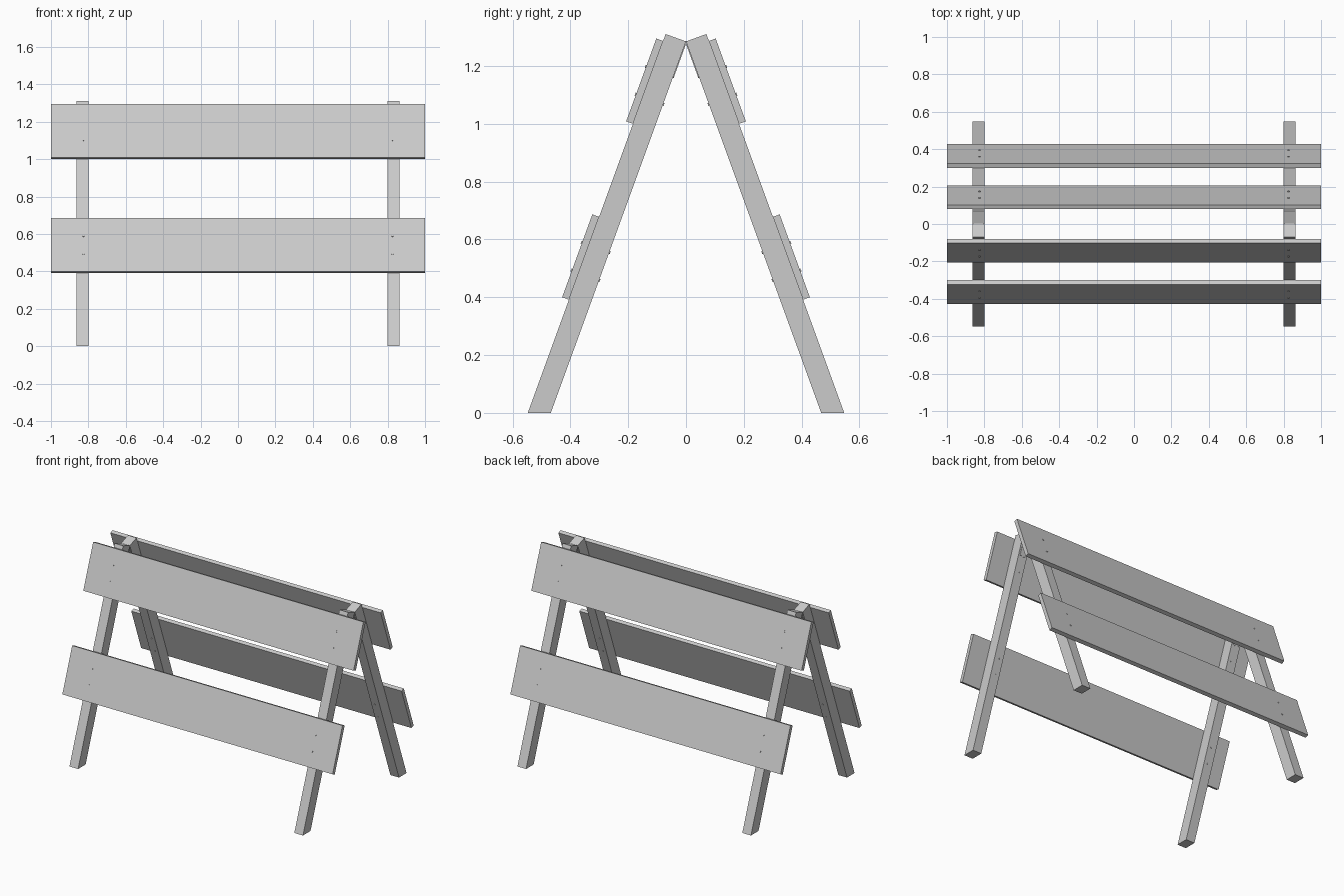
import bpy, bmesh, math

if "Cube" in bpy.data.objects:
    bpy.data.objects.remove(bpy.data.objects["Cube"])

TILT = math.radians(20)
S, C = math.sin(TILT), math.cos(TILT)
APEX = 1.285            # height where the inner leg faces meet
LEG_T, LEG_W, LEG_X = 0.075, 0.064, 0.832
BOARD_T, BOARD_L = 0.025, 0.305


def place(n, v):
    """n = distance outward from the inner leg face, v = distance up the leg."""
    return (n * C - v * S, APEX + n * S + v * C)


def prism(name, profile, x0, x1, side):
    """Extrude a (y, z) profile along x; side -1 is the front, 1 the back."""
    bm = bmesh.new()
    face = bm.faces.new([bm.verts.new((x0, side * y, z)) for y, z in profile])
    ext = bmesh.ops.extrude_face_region(bm, geom=[face])
    moved = [e for e in ext["geom"] if isinstance(e, bmesh.types.BMVert)]
    bmesh.ops.translate(bm, verts=moved, vec=(x1 - x0, 0, 0))
    bmesh.ops.recalc_face_normals(bm, faces=bm.faces)
    mesh = bpy.data.meshes.new(name)
    bm.to_mesh(mesh)
    bm.free()
    obj = bpy.data.objects.new(name, mesh)
    bpy.context.collection.objects.link(obj)
    return obj


def slab(name, n0, n1, v0, v1, x0, x1, side):
    corners = [place(n0, v0), place(n1, v0), place(n1, v1), place(n0, v1)]
    return prism(name, corners, x0, x1, side)


def rod(name, radius, depth, loc, rot):
    bpy.ops.mesh.primitive_cylinder_add(vertices=12, radius=radius, depth=depth,
                                        location=loc, rotation=rot)
    bpy.context.object.name = name
    bpy.ops.object.shade_smooth_by_angle()


for side, label in ((-1, "front"), (1, "back")):
    # Legs: square top end, foot cut level with the ground
    inner = APEX * S / C
    leg = [(inner, 0), (inner + LEG_T / C, 0), place(LEG_T, 0), place(0, 0)]
    for x in (-LEG_X, LEG_X):
        prism(label + "_leg", leg, x - LEG_W / 2, x + LEG_W / 2, side)
        # Thin hinge leaf on the inner face
        slab(label + "_hinge_leaf", -0.003, 0.001, -0.13, -0.004,
             x - 0.022, x + 0.022, side)

    # Boards on the outer faces, each held by two bolts per leg
    for part, mid in (("upper", -0.178), ("lower", -0.8255)):
        slab(f"{label}_{part}_board", LEG_T, LEG_T + BOARD_T,
             mid - BOARD_L / 2, mid + BOARD_L / 2, -1, 1, side)
        for x in (-0.826, 0.826):
            for dv in (-0.053, 0.049):
                y, z = place((LEG_T + BOARD_T) / 2, mid + dv)
                rod(label + "_bolt", 0.005, LEG_T + BOARD_T + 0.007,
                    (x, side * y, z), (-side * (math.pi / 2 - TILT), 0, 0))

# Hinge pins at the ridge
for x in (-LEG_X, LEG_X):
    rod("hinge_pin", 0.004, 0.05, (x, 0, APEX - 0.002), (0, math.pi / 2, 0))
